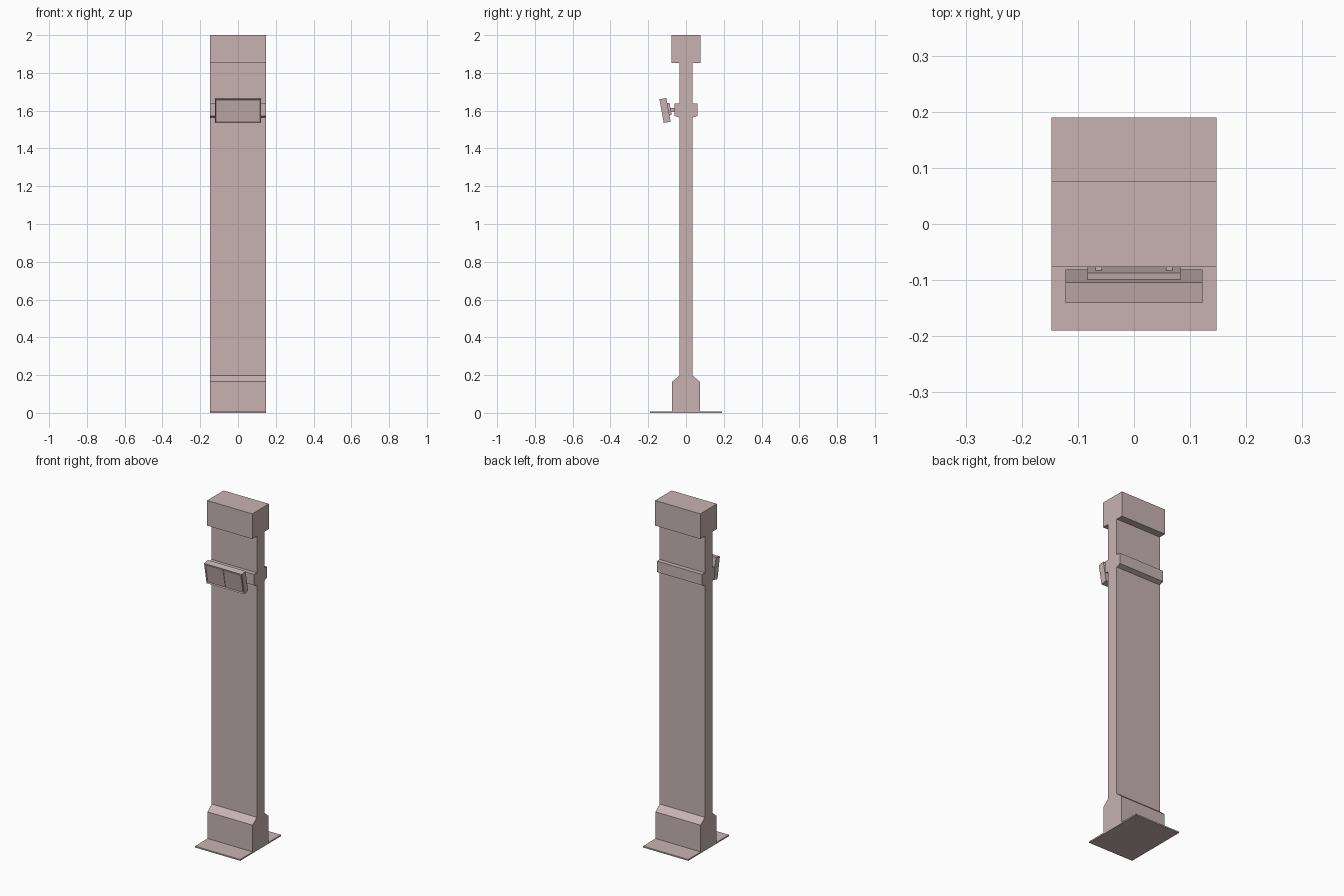
import bpy, bmesh
from mathutils import Matrix

if "Cube" in bpy.data.objects:
    bpy.data.objects.remove(bpy.data.objects["Cube"])

mat = bpy.data.materials.new("dusty pink")
mat.diffuse_color = (0.58, 0.45, 0.45, 1)
mat.use_nodes = True
mat.node_tree.nodes["Principled BSDF"].inputs["Base Color"].default_value = mat.diffuse_color


def finish(name, bm):
    bmesh.ops.recalc_face_normals(bm, faces=bm.faces)
    me = bpy.data.meshes.new(name)
    bm.to_mesh(me)
    bm.free()
    me.materials.append(mat)
    ob = bpy.data.objects.new(name, me)
    bpy.context.collection.objects.link(ob)
    return ob


def box_bm(size, centre):
    bm = bmesh.new()
    bmesh.ops.create_cube(bm, size=1)
    bmesh.ops.scale(bm, vec=size, verts=bm.verts)
    bmesh.ops.translate(bm, vec=centre, verts=bm.verts)
    return bm


# Column: one half profile (depth, height) mirrored front to back, extruded in x
W = 0.147
half = [(0.073, 0.004), (0.073, 0.165), (0.035, 0.197), (0.035, 1.563),
        (0.061, 1.573), (0.061, 1.637), (0.035, 1.637), (0.035, 1.852),
        (0.077, 1.852), (0.077, 2.0)]
profile = half + [(-y, z) for y, z in reversed(half)]
bm = bmesh.new()
face = bm.faces.new([bm.verts.new((-W, y, z)) for y, z in profile])
ext = bmesh.ops.extrude_face_region(bm, geom=[face])
bmesh.ops.translate(bm, vec=(2 * W, 0, 0),
                    verts=[v for v in ext["geom"] if isinstance(v, bmesh.types.BMVert)])
finish("column", bm)

# Floor plate
finish("base_plate", box_bm((2 * W, 0.38, 0.008), (0, 0, 0.004)))

# Tilted head: every part is placed in the head's own frame
tilt = Matrix.Translation((0, -0.111, 1.601)) @ Matrix.Rotation(0.18, 4, 'X')

# Housing with a shallow recess in its front
bm = box_bm((0.245, 0.037, 0.127), (0, 0, 0))
bm.normal_update()
front = min(bm.faces, key=lambda f: f.calc_center_median().y)
bmesh.ops.inset_region(bm, faces=[front], thickness=0.007)
bmesh.ops.translate(bm, vec=(0, 0.006, 0), verts=front.verts)
finish("head_housing", bm).matrix_world = tilt

# Twin front panels with a fine gap, and the rear mounting plate
for side, label in ((-1, "left"), (1, "right")):
    panel = finish("front_panel_" + label,
                   box_bm((0.113, 0.006, 0.111), (side * 0.0577, -0.0135, 0)))
    panel.matrix_world = tilt
finish("mounting_plate", box_bm((0.166, 0.012, 0.065), (0, 0.0245, 0.003))).matrix_world = tilt

# Support arms between mounting plate and collar
for side, label in ((-1, "left"), (1, "right")):
    finish("support_arm_" + label,
           box_bm((0.012, 0.028, 0.022), (side * 0.063, -0.071, 1.604)))
